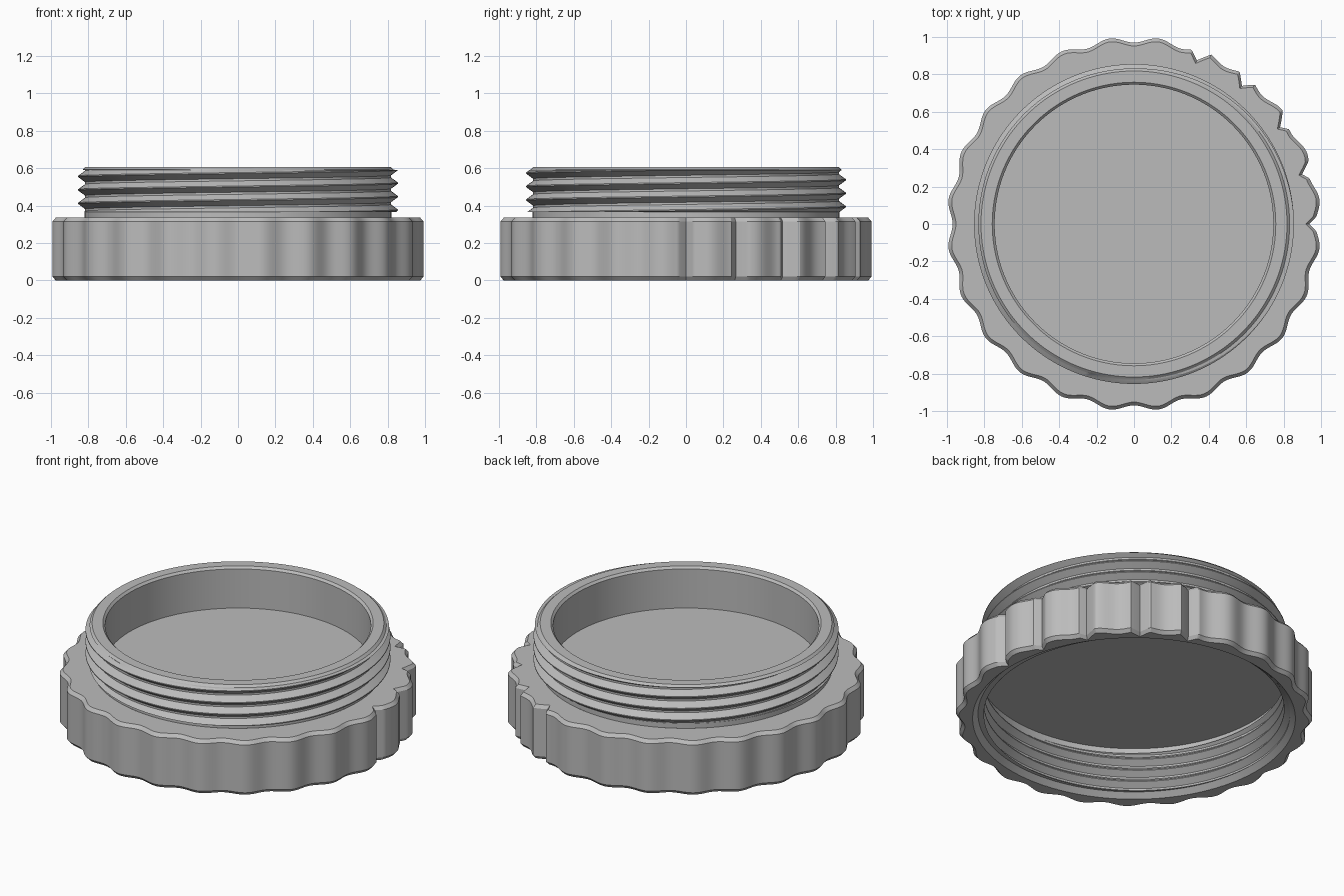
import bpy
import bmesh
import math

cube = bpy.data.objects.get("Cube")
if cube:
    bpy.data.objects.remove(cube)

grey = bpy.data.materials.new("plain_grey")
grey.use_nodes = True
COLOUR = (0.5, 0.5, 0.5, 1)
grey.diffuse_color = COLOUR
grey.node_tree.nodes["Principled BSDF"].inputs["Base Color"].default_value = COLOUR

TAU = 2 * math.pi
PITCH = 0.072


def loft(name, rows, segments):
    """Skin a list of rows; each row maps an angle to (radius, height)."""
    bm = bmesh.new()
    grid = []
    for row in rows:
        ring = []
        for i in range(segments + 1):
            a = TAU * i / segments
            r, z = row(a)
            ring.append(bm.verts.new((r * math.cos(a), r * math.sin(a), z)))
        grid.append(ring)
    for low, high in zip(grid, grid[1:]):
        for i in range(segments):
            bm.faces.new((low[i], low[i + 1], high[i + 1], high[i]))
    bmesh.ops.remove_doubles(bm, verts=bm.verts, dist=1e-5)
    bmesh.ops.dissolve_degenerate(bm, dist=1e-5, edges=bm.edges)
    mesh = bpy.data.meshes.new(name)
    bm.to_mesh(mesh)
    bm.free()
    mesh.materials.append(grey)
    obj = bpy.data.objects.new(name, mesh)
    bpy.context.collection.objects.link(obj)
    bpy.ops.object.select_all(action='DESELECT')
    obj.select_set(True)
    bpy.context.view_layer.objects.active = obj
    bpy.ops.object.shade_smooth_by_angle(angle=math.radians(25))
    return obj


def ring(r, z):
    return lambda a: (r, z)


def thread(root, crest, low, high, start):
    """Helical rows, trimmed to the band between two heights."""
    def row(turn, phase):
        def at(a):
            z = start + PITCH * (a / TAU + turn + phase)
            z = min(max(z, low), high)
            t = ((z - start) / PITCH - a / TAU) % 1
            rise = min(1, max(0, (0.42 - abs(t - 0.5)) / 0.38))
            return root + (crest - root) * rise, z
        return at
    turns = math.ceil((high - start) / PITCH) + 1
    return [row(k, p) for k in range(-2, turns) for p in (0.08, 0.46, 0.54, 0.92)]


# Scalloped grip with five V notches on one side
NOTCHES = [math.radians(d) for d in (0, 16.5, 33.5, 52, 69)]


def scallop(a):
    r = 0.985 - 0.015 * math.cos(24 * a)
    for n in NOTCHES:
        gap = abs((a - n + math.pi) % TAU - math.pi)
        if gap < math.radians(3.5):
            r = min(r, 0.937 + gap * 0.95)
    return r


def grip(inset, z):
    return lambda a: (scallop(a) - inset, z)


loft("grip_ring", [ring(0.905, 0), grip(0.018, 0), grip(0, 0.02),
                   grip(0, 0.315), grip(0.018, 0.335), ring(0.82, 0.335)], 720)

# Outer thread on the raised neck
loft("neck_thread", [ring(0.82, 0.335), ring(0.82, 0.365)]
     + thread(0.818, 0.855, 0.365, 0.59, 0.34)
     + [ring(0.832, 0.592), ring(0.818, 0.605)], 180)

# Rim and dish inside the neck
loft("dish", [ring(0.818, 0.605), ring(0.758, 0.605), ring(0.745, 0.592),
              ring(0.745, 0.35), ring(0, 0.35)], 180)

# Socket underneath with its inner thread
socket = [ring(0.905, 0), ring(0.875, 0.03)]
socket += thread(0.875, 0.842, 0.03, 0.275, 0.0)
socket += [ring(0.875, 0.275), ring(0.875, 0.31), ring(0, 0.31)]
loft("socket_thread", socket[::-1], 180)
